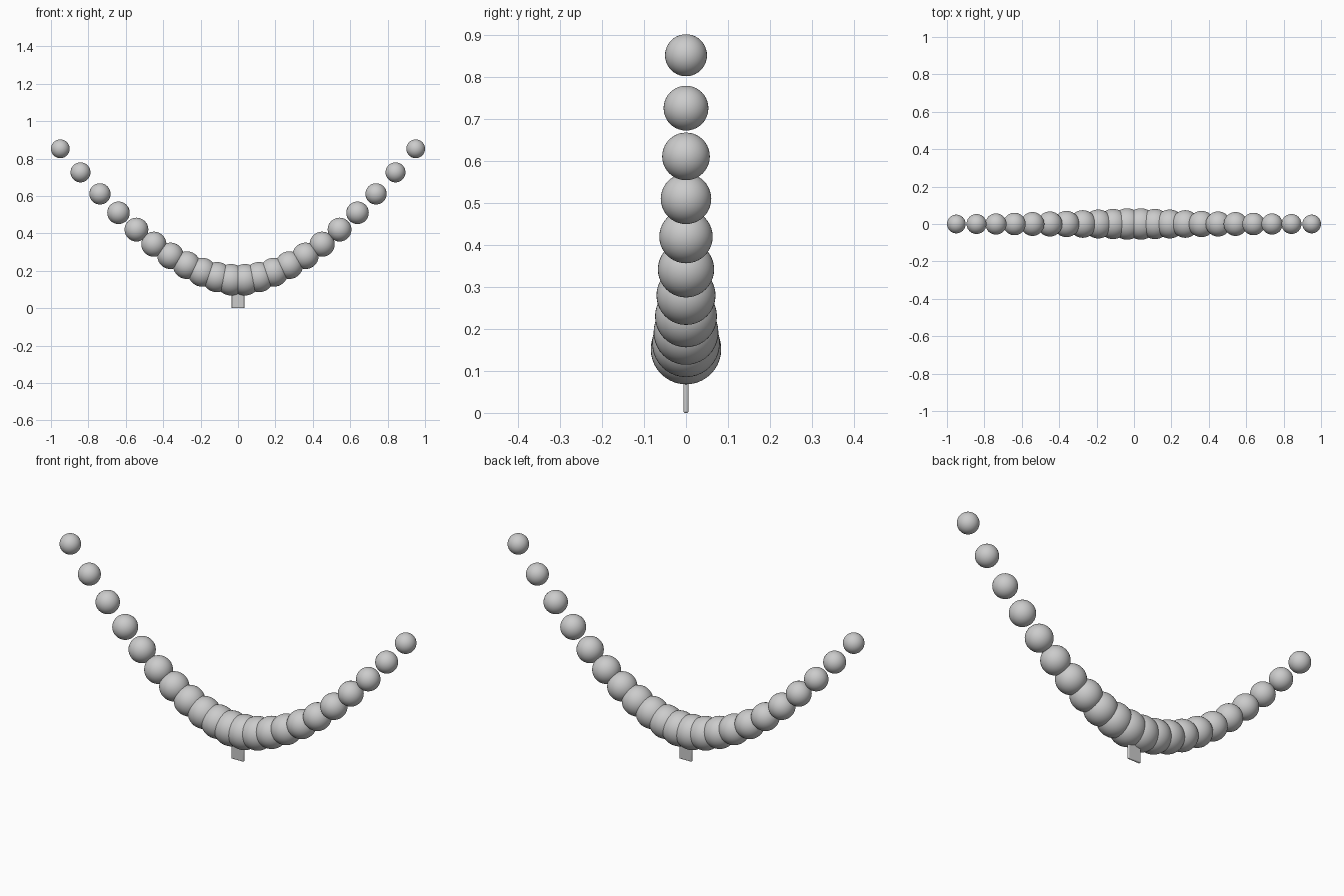
import bpy

if "Cube" in bpy.data.objects:
    bpy.data.objects.remove(bpy.data.objects["Cube"])

# Right-hand bead centres (x, z), from the lowest bead to the tip of the strand
CENTRES = [(0.037, 0.152), (0.112, 0.166), (0.191, 0.192), (0.274, 0.230),
           (0.361, 0.280), (0.450, 0.342), (0.543, 0.420), (0.639, 0.510),
           (0.738, 0.611), (0.842, 0.726), (0.950, 0.852)]
R_MAX, R_MIN = 0.084, 0.050


def bead(name, x, z, r):
    bpy.ops.mesh.primitive_uv_sphere_add(segments=40, ring_count=20,
                                         radius=r, location=(x, 0, z))
    ob = bpy.context.object
    ob.name = name
    bpy.ops.object.shade_smooth()


# Graduated beads, mirrored left and right
for i, (x, z) in enumerate(CENTRES):
    r = R_MAX + (R_MIN - R_MAX) * i / (len(CENTRES) - 1)
    bead(f"bead_right_{i + 1}", x, z, r)
    bead(f"bead_left_{i + 1}", -x, z, r)

# Thin tag hanging below the middle beads
TAG_TOP = 0.12
bpy.ops.mesh.primitive_cube_add(size=1, location=(0, 0, TAG_TOP / 2))
tag = bpy.context.object
tag.name = "clasp_tag"
tag.scale = (0.07, 0.012, TAG_TOP)
bpy.ops.object.transform_apply(location=False, rotation=False, scale=True)
bevel = tag.modifiers.new("soft_edges", 'BEVEL')
bevel.width = 0.004
bevel.segments = 3
bpy.ops.object.shade_smooth_by_angle()
